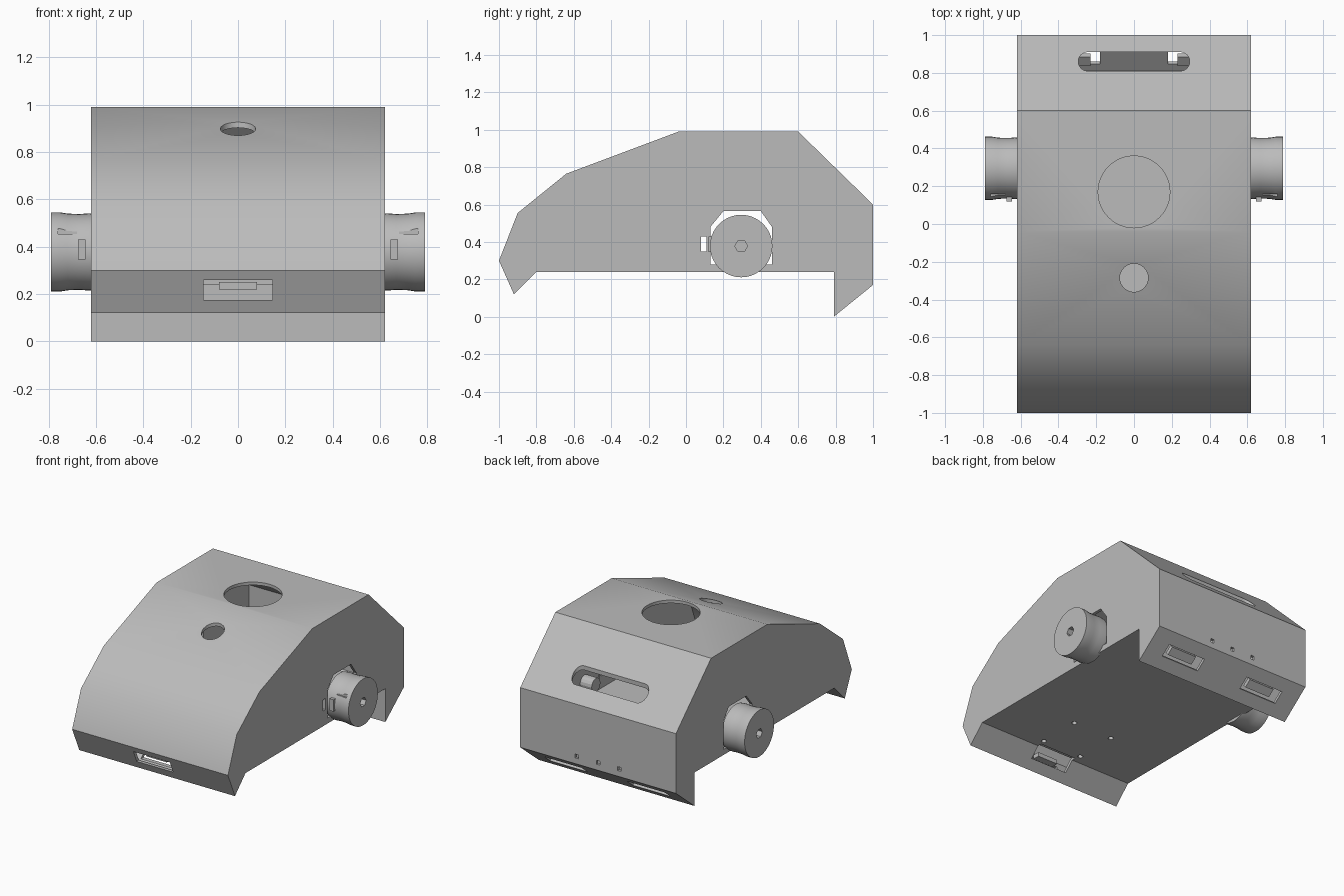
import bpy, bmesh, math
from mathutils import Vector, Matrix

if "Cube" in bpy.data.objects:
    bpy.data.objects.remove(bpy.data.objects["Cube"])

grey = bpy.data.materials.new("plain_grey")
grey.use_nodes = True
grey.diffuse_color = (0.5, 0.5, 0.5, 1)
grey.node_tree.nodes["Principled BSDF"].inputs["Base Color"].default_value = grey.diffuse_color


def make(name, bm):
    bmesh.ops.recalc_face_normals(bm, faces=bm.faces)
    mesh = bpy.data.meshes.new(name)
    bm.to_mesh(mesh)
    bm.free()
    mesh.materials.append(grey)
    ob = bpy.data.objects.new(name, mesh)
    bpy.context.collection.objects.link(ob)
    return ob


def prism(name, profile, half, axis="x"):
    """Extrude a (y, z) profile symmetrically along x."""
    bm = bmesh.new()
    face = bm.faces.new([bm.verts.new((-half, y, z)) for y, z in profile])
    ext = bmesh.ops.extrude_face_region(bm, geom=[face])["geom"]
    verts = [v for v in ext if isinstance(v, bmesh.types.BMVert)]
    bmesh.ops.translate(bm, verts=verts, vec=(2 * half, 0, 0))
    return make(name, bm)


def box(name, centre, size, tilt=0):
    bm = bmesh.new()
    m = (Matrix.Translation(centre) @ Matrix.Rotation(tilt, 4, "X")
         @ Matrix.Diagonal((*size, 1)))
    bmesh.ops.create_cube(bm, size=1, matrix=m)
    return make(name, bm)


def cylinder(name, centre, radius, depth, sides, axis="Z"):
    bm = bmesh.new()
    m = Matrix.Translation(centre)
    if axis == "X":
        m = m @ Matrix.Rotation(math.pi / 2, 4, "Y")
    bmesh.ops.create_cone(bm, cap_ends=True, segments=sides, radius1=radius,
                          radius2=radius, depth=depth, matrix=m)
    return make(name, bm)


def inset(points, d):
    """Offset a counter-clockwise outline inward."""
    pts = [Vector(p) for p in points]
    out = []
    for i, p in enumerate(pts):
        a = (p - pts[i - 1]).normalized()
        b = (pts[(i + 1) % len(pts)] - p).normalized()
        na, nb = Vector((-a.y, a.x)), Vector((-b.y, b.x))
        out.append(p + (na + nb) * d / (1 + na.dot(nb)))
    return out


def cut(target, cutters):
    for c in cutters:
        c.hide_render = True
        mod = target.modifiers.new("cut", "BOOLEAN")
        mod.operation, mod.solver, mod.object = "DIFFERENCE", "EXACT", c
    bpy.context.view_layer.update()
    deps = bpy.context.evaluated_depsgraph_get()
    mesh = bpy.data.meshes.new_from_object(target.evaluated_get(deps))
    target.modifiers.clear()
    target.data = mesh
    for c in cutters:
        bpy.data.objects.remove(c)


def smooth(ob):
    bpy.ops.object.select_all(action="DESELECT")
    ob.select_set(True)
    bpy.context.view_layer.objects.active = ob
    bpy.ops.object.shade_smooth_by_angle(angle=math.radians(30))


# Hollow body shell
outline = [(-1, 0.3), (-0.92, 0.12), (-0.8, 0.24), (0.79, 0.24), (0.79, 0),
           (1, 0.17), (1, 0.6), (0.6, 0.99), (-0.04, 0.99), (-0.64, 0.765),
           (-0.9, 0.555)]
wall = 0.022
body = prism("body_shell", outline, 0.62)
cutters = [prism("cavity", inset(outline, wall), 0.62 - wall)]

# Wheel arches and side slits
arch = [(0.13, 0.28), (0.46, 0.28), (0.46, 0.48), (0.4, 0.565), (0.2, 0.565), (0.13, 0.48)]
cutters.append(prism("arch_cutter", arch, 0.8))
cutters.append(box("slit_cutter", (0, 0.095, 0.39), (1.6, 0.03, 0.08)))

# Openings in the top and the slopes
cutters.append(cylinder("top_hole_cutter", (0, 0.17, 0.95), 0.19, 0.3, 48))
cutters.append(cylinder("slope_hole_cutter", (0, -0.285, 0.9), 0.075, 0.4, 24))
bm = bmesh.new()
rim = []
for side in (1, -1):
    for i in range(13):
        a = math.pi * (i / 12 - 0.5)
        rim.append((side * (0.245 + 0.05 * math.cos(a)), 0.86 + side * 0.05 * math.sin(a), 0.5))
face = bm.faces.new([bm.verts.new(p) for p in rim])
ext = bmesh.ops.extrude_face_region(bm, geom=[face])["geom"]
bmesh.ops.translate(bm, verts=[v for v in ext if isinstance(v, bmesh.types.BMVert)],
                    vec=(0, 0, 0.5))
cutters.append(make("handle_slot_cutter", bm))

# Front lip slot, rear slots and pin holes
cutters.append(box("lip_slot_cutter", (0, -0.95, 0.217), (0.29, 0.36, 0.085)))
tilt = math.atan2(0.17, 0.21)
for s in (1, -1):
    cutters.append(box("rear_slot_cutter", (s * 0.33, 0.895, 0.085), (0.3, 0.09, 0.12), tilt))
    for y in (-0.42, -0.73):
        cutters.append(cylinder("floor_hole_cutter", (s * 0.155, y, 0.25), 0.018, 0.1, 12))
for x in (-0.17, 0, 0.17):
    cutters.append(box("pin_hole_cutter", (x, 1, 0.225), (0.028, 0.1, 0.028)))
cut(body, cutters)
smooth(body)

# Sensors behind the slots
for s, side in ((1, "left"), (-1, "right")):
    box(side + "_rear_sensor", (s * 0.33, 0.87, 0.118), (0.2, 0.06, 0.03), tilt)
box("front_sensor", (0, -0.9, 0.235), (0.16, 0.05, 0.03))

# Wheels with a slightly waisted tread and a hexagonal hub socket
tread = [(0.602, 0.16), (0.63, 0.163), (0.67, 0.16), (0.72, 0.162), (0.75, 0.167), (0.79, 0.167)]
sides = 40
for s, side in ((1, "left"), (-1, "right")):
    bm = bmesh.new()
    rings = []
    for x, r in tread:
        rings.append([bm.verts.new((s * x, 0.295 + r * math.cos(t), 0.378 + r * math.sin(t)))
                      for t in (2 * math.pi * i / sides for i in range(sides))])
    for a, b in zip(rings, rings[1:]):
        for i in range(sides):
            j = (i + 1) % sides
            bm.faces.new((a[i], a[j], b[j], b[i]))
    bm.faces.new(rings[0])
    bm.faces.new(rings[-1])
    wheel = make(side + "_wheel", bm)
    cut(wheel, [cylinder("hub_cutter", (s * 0.76, 0.295, 0.378), 0.034, 0.12, 6, "X"),
                box("tread_notch_cutter", (s * 0.72, 0.145, 0.467), (0.08, 0.03, 0.025))])
    smooth(wheel)
    # Clip at the front of the wheel
    box(side + "_wheel_clip", (s * 0.66, 0.135, 0.388), (0.03, 0.03, 0.085))
    cylinder(side + "_axle", (s * 0.56, 0.295, 0.378), 0.05, 0.1, 16, "X")
